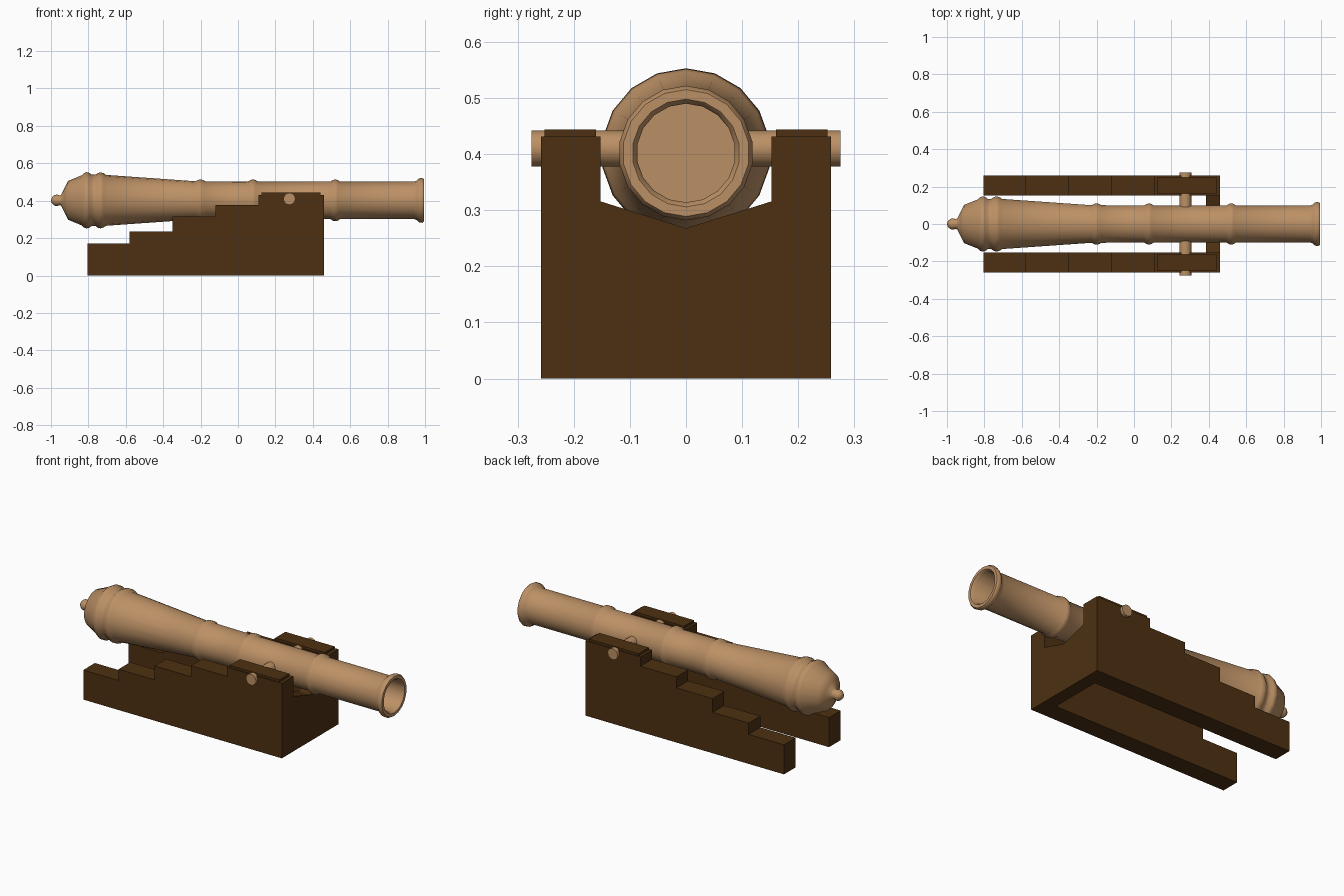
import bpy, bmesh, math

if "Cube" in bpy.data.objects:
    bpy.data.objects.remove(bpy.data.objects["Cube"])

AXIS_Z = 0.402


def material(name, rgb):
    m = bpy.data.materials.new(name)
    m.diffuse_color = (*rgb, 1)
    m.use_nodes = True
    m.node_tree.nodes["Principled BSDF"].inputs["Base Color"].default_value = m.diffuse_color
    return m


bronze = material("bronze_tan", (0.50, 0.28, 0.13))
wood = material("dark_wood", (0.075, 0.030, 0.006))


def finish(name, bm, mat, smooth=None):
    bmesh.ops.remove_doubles(bm, verts=bm.verts, dist=1e-5)
    bmesh.ops.recalc_face_normals(bm, faces=bm.faces)
    me = bpy.data.meshes.new(name)
    bm.to_mesh(me)
    bm.free()
    ob = bpy.data.objects.new(name, me)
    bpy.context.collection.objects.link(ob)
    me.materials.append(mat)
    if smooth:
        bpy.ops.object.select_all(action='DESELECT')
        ob.select_set(True)
        bpy.context.view_layer.objects.active = ob
        bpy.ops.object.shade_smooth_by_angle(angle=math.radians(smooth))
    return ob


def extrude_profile(name, points, vec, mat):
    """Close a list of 3D points into a face and push it along vec."""
    bm = bmesh.new()
    face = bm.faces.new([bm.verts.new(p) for p in points])
    ext = bmesh.ops.extrude_face_region(bm, geom=[face])
    verts = [g for g in ext["geom"] if isinstance(g, bmesh.types.BMVert)]
    bmesh.ops.translate(bm, verts=verts, vec=vec)
    return finish(name, bm, mat)


def ring(x, base, top=0.011, w=0.026):
    """Raised moulding on the barrel profile."""
    return [(x - w, base), (x - w * 0.5, base + top * 0.85), (x, base + top),
            (x + w * 0.5, base + top * 0.85), (x + w, base)]


# Barrel: lathed profile (x, radius) from knob to muzzle and into the bore
profile = [(-1.0, 0), (-0.995, 0.016), (-0.982, 0.028), (-0.968, 0.031),
           (-0.953, 0.026), (-0.945, 0.03), (-0.928, 0.065), (-0.908, 0.104),
           (-0.835, 0.134), (-0.825, 0.144), (-0.81, 0.151), (-0.795, 0.147),
           (-0.782, 0.137), (-0.762, 0.137), (-0.75, 0.146), (-0.735, 0.15),
           (-0.718, 0.145), (-0.705, 0.136)]
profile += ring(-0.20, 0.102, 0.009) + ring(0.08, 0.10) + ring(0.52, 0.10)
profile += [(0.94, 0.10), (0.955, 0.105), (0.968, 0.117), (0.985, 0.12),
            (0.995, 0.113), (0.995, 0.096), (0.985, 0.088), (0.70, 0.088), (0.70, 0)]
bm = bmesh.new()
vs = [bm.verts.new((x, 0, AXIS_Z + r)) for x, r in profile]
es = [bm.edges.new(p) for p in zip(vs, vs[1:])]
bmesh.ops.spin(bm, geom=vs + es, cent=(0, 0, AXIS_Z), axis=(1, 0, 0),
               angle=math.tau, steps=18, use_duplicate=False)
finish("barrel", bm, bronze, 50)

# Trunnion: cross pin that carries the barrel
bm = bmesh.new()
bmesh.ops.create_cone(bm, cap_ends=True, segments=16, radius1=0.032,
                      radius2=0.032, depth=0.55)
for v in bm.verts:
    v.co = (0.275 + v.co.x, v.co.z, 0.41 + v.co.y)
finish("trunnion", bm, bronze, 40)

# Stepped cheek outline, generated from (step end x, step height)
steps = [(-0.58, 0.17), (-0.35, 0.235), (-0.12, 0.315), (0.11, 0.378), (0.46, 0.431)]
outline = [(0.46, 0), (-0.805, 0)]
x0 = -0.805
for x1, z in steps:
    outline += [(x0, z), (x1, z)]
    x0 = x1

for side, name in ((-1, "near"), (1, "far")):
    # Carriage cheek
    extrude_profile(name + "_cheek", [(x, side * 0.152, z) for x, z in outline],
                    (0, side * 0.106, 0), wood)
    # Cap plate over the trunnion
    cap = [(0.125, 0.425), (0.125, 0.444), (0.44, 0.444), (0.44, 0.425)]
    extrude_profile(name + "_trunnion_cap", [(x, side * 0.16, z) for x, z in cap],
                    (0, side * 0.092, 0), wood)

# Front transom with a shallow V cut under the barrel
vee = [(-0.153, 0), (0.153, 0), (0.153, 0.316), (0, 0.268), (-0.153, 0.316)]
extrude_profile("front_transom", [(0.385, y, z) for y, z in vee], (0.075, 0, 0), wood)
